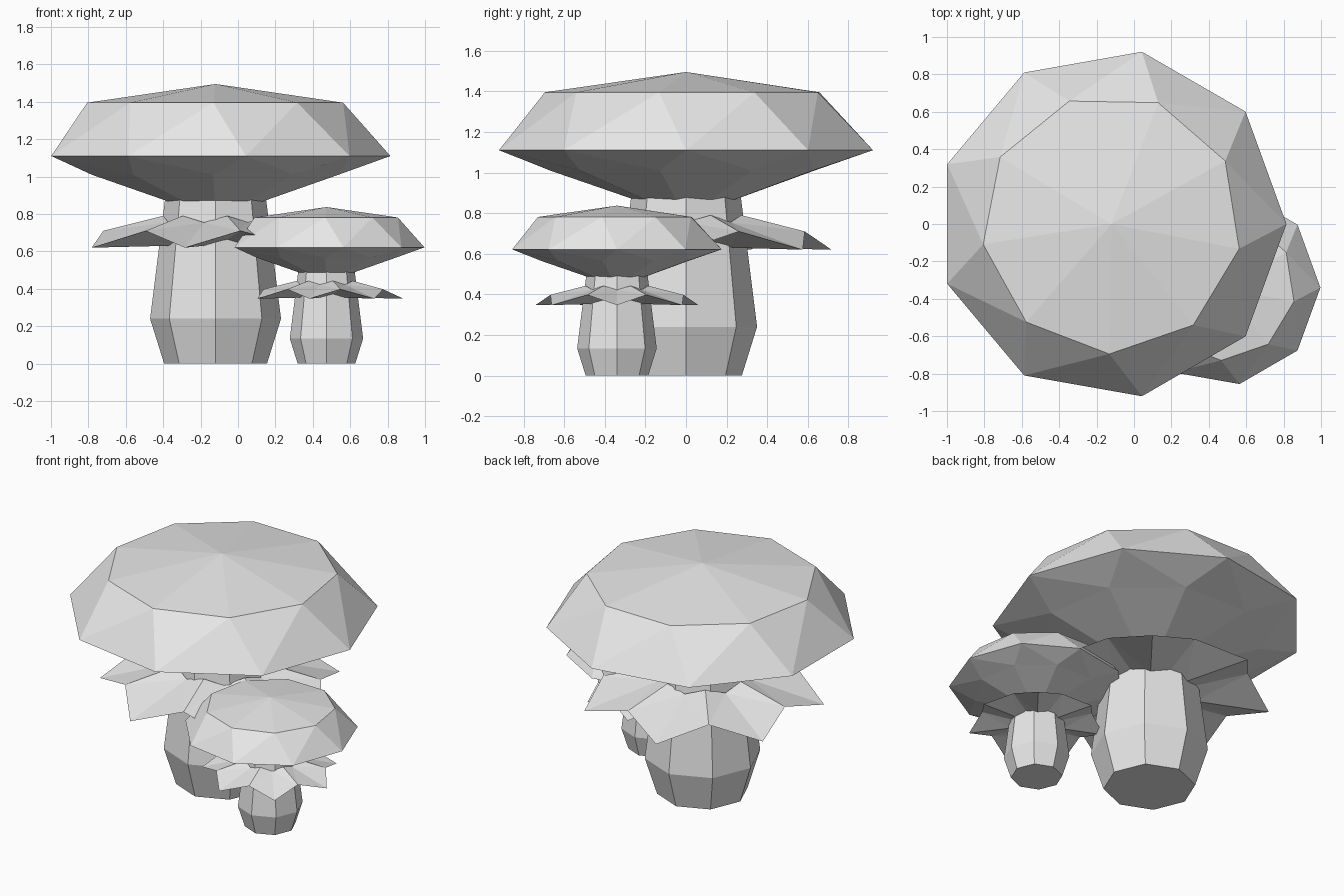
import bpy, bmesh
from math import cos, sin, radians
from mathutils import Vector

cube = bpy.data.objects.get("Cube")
if cube:
    bpy.data.objects.remove(cube, do_unlink=True)

grey = bpy.data.materials.new("plain_grey")
grey.use_nodes = True
grey.diffuse_color = (0.8, 0.8, 0.8, 1)
grey.node_tree.nodes["Principled BSDF"].inputs["Base Color"].default_value = (0.8, 0.8, 0.8, 1)


def ring(bm, count, radii, heights, turn=0):
    """Ring of vertices whose radius and height cycle through the given values."""
    verts = []
    for k in range(count):
        a = radians(turn + 360 * k / count)
        r, z = radii[k % len(radii)], heights[k % len(heights)]
        verts.append(bm.verts.new((r * cos(a), r * sin(a), z)))
    return verts


def bridge(bm, low, high):
    """Join two rings, splitting twisted panels along the shorter diagonal."""
    n = len(low)
    for k in range(n):
        a, b = low[k], low[(k + 1) % n]
        d, c = high[k], high[(k + 1) % n]
        ac, bd = (a.co - c.co).length, (b.co - d.co).length
        if abs(ac - bd) < 0.001:
            bm.faces.new((a, b, c, d))
        elif ac < bd:
            bm.faces.new((a, b, c))
            bm.faces.new((a, c, d))
        else:
            bm.faces.new((a, b, d))
            bm.faces.new((b, c, d))


def finish(bm, name, place, size):
    bmesh.ops.recalc_face_normals(bm, faces=bm.faces)
    bmesh.ops.scale(bm, vec=Vector((size, size, size)), verts=bm.verts)
    mesh = bpy.data.meshes.new(name)
    bm.to_mesh(mesh)
    bm.free()
    mesh.materials.append(grey)
    obj = bpy.data.objects.new(name, mesh)
    obj.location = place
    bpy.context.collection.objects.link(obj)


def stem(name, place, size):
    bm = bmesh.new()
    rings = [ring(bm, 8, [r], [z]) for r, z in ((0.275, 0), (0.35, 0.24), (0.27, 0.88))]
    for low, high in zip(rings, rings[1:]):
        bridge(bm, low, high)
    bm.faces.new(rings[0])
    bm.faces.new(rings[-1])
    finish(bm, name, place, size)


def skirt(name, place, size):
    # seven drooping points with raised notches between them
    bm = bmesh.new()
    under = ring(bm, 14, [0.28], [0.63, 0.665])
    edge = ring(bm, 14, [0.735, 0.6], [0.62, 0.71])
    upper = ring(bm, 14, [0.28], [0.755, 0.79])
    bridge(bm, under, edge)
    bridge(bm, edge, upper)
    bridge(bm, upper, under)
    finish(bm, name, place, size)


def cap(name, place, size):
    # nine-sided faceted cap, rim twisted against the other rings
    bm = bmesh.new()
    profile = ((0.25, 0.865, -11), (0.67, 1.01, -11), (0.935, 1.11, 0), (0.695, 1.395, -11))
    rings = [ring(bm, 9, [r], [z], turn) for r, z, turn in profile]
    for low, high in zip(rings, rings[1:]):
        bridge(bm, low, high)
    bm.faces.new(rings[0])
    apex = bm.verts.new((0, 0, 1.495))
    for k in range(9):
        bm.faces.new((rings[-1][k], rings[-1][(k + 1) % 9], apex))
    finish(bm, name, place, size)


# Two mushrooms of the same shape
for label, place, size in (("large", (-0.12, 0, 0), 1), ("small", (0.473, -0.34, 0), 0.56)):
    stem(label + "_stem", place, size)
    skirt(label + "_skirt", place, size)
    cap(label + "_cap", place, size)
